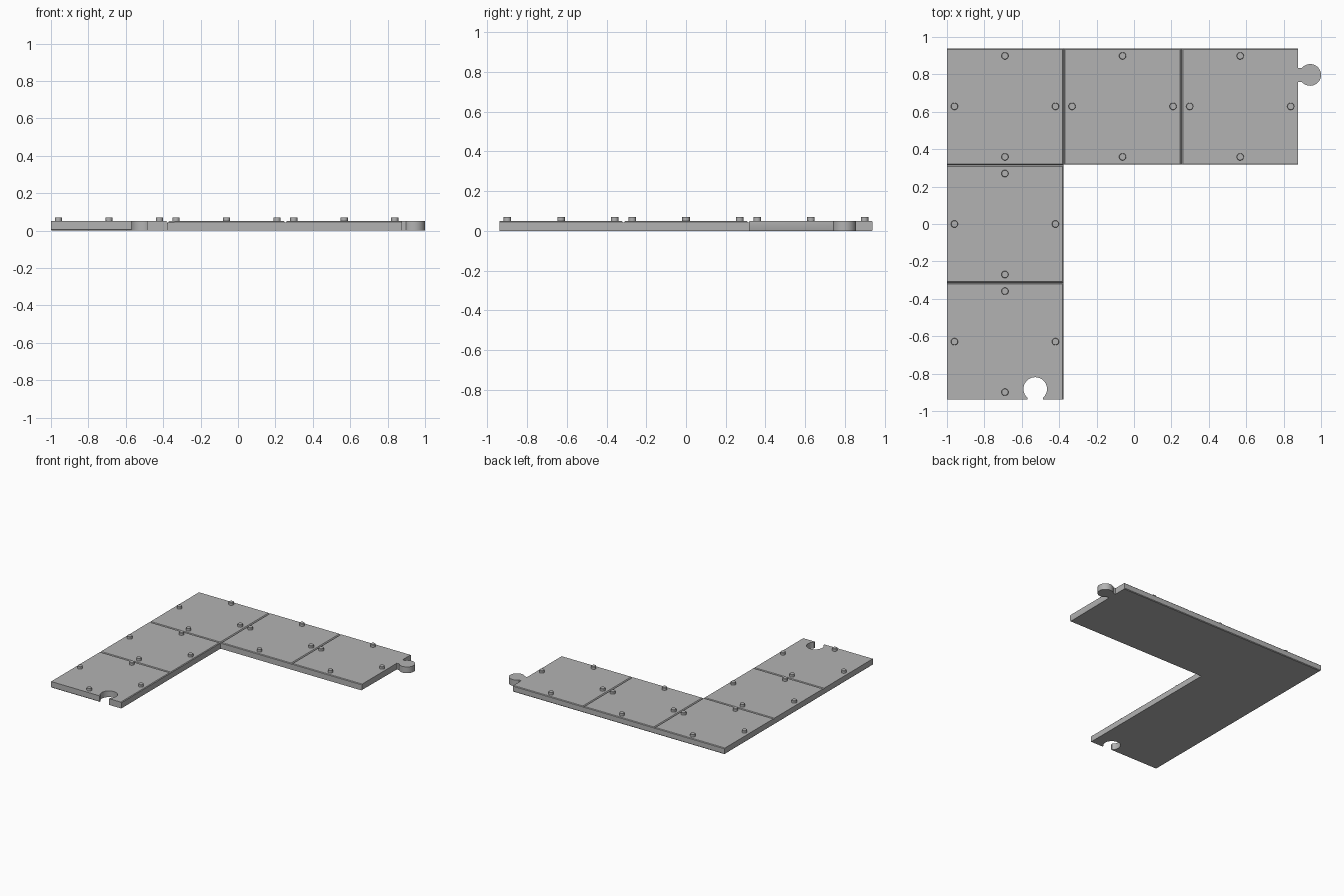
import bpy, bmesh, math
from mathutils import Vector

cube = bpy.data.objects.get("Cube")
if cube:
    bpy.data.objects.remove(cube)

grey = bpy.data.materials.new("light_grey")
grey.use_nodes = True
colour = (0.45, 0.45, 0.45, 1)
grey.diffuse_color = colour
grey.node_tree.nodes["Principled BSDF"].inputs["Base Color"].default_value = colour

PITCH, HALF, THICK = 0.629, 0.31, 0.05
LEFT, BACK = -1.0, 0.939
INNER_X, INNER_Y = LEFT + 2 * HALF + 0.002, BACK - 2 * HALF - 0.002
RIGHT, FRONT = 0.877, -BACK
CENTRE_X, CENTRE_Y = LEFT + HALF, BACK - HALF


def make_object(name, bm):
    bmesh.ops.recalc_face_normals(bm, faces=bm.faces[:])
    mesh = bpy.data.meshes.new(name)
    bm.to_mesh(mesh)
    bm.free()
    mesh.materials.append(grey)
    obj = bpy.data.objects.new(name, mesh)
    bpy.context.collection.objects.link(obj)
    return obj


def prism(points, move):
    """Extrude a closed outline along a vector."""
    bm = bmesh.new()
    face = bm.faces.new([bm.verts.new(p) for p in points])
    new = bmesh.ops.extrude_face_region(bm, geom=[face])["geom"]
    bmesh.ops.translate(bm, vec=move,
                        verts=[v for v in new if isinstance(v, bmesh.types.BMVert)])
    return bm


def arc(cx, cy, r, start, end, n=28):
    return [(cx + r * math.cos(start + (end - start) * i / n),
             cy + r * math.sin(start + (end - start) * i / n), 0) for i in range(n + 1)]


def smooth(obj):
    bpy.ops.object.select_all(action='DESELECT')
    obj.select_set(True)
    bpy.context.view_layer.objects.active = obj
    bpy.ops.object.shade_smooth_by_angle(angle=math.radians(30))


# Corner plate outline with socket in the front end and knob on the right end
SX, SY, SR, SN = -0.528, -0.882, 0.063, 0.042
KX, KY, KR, KN = 0.942, 0.797, 0.058, 0.037
socket_a, knob_a = math.asin(SN / SR), math.asin(KN / KR)
down = -math.pi / 2
outline = [(LEFT, BACK, 0), (LEFT, FRONT, 0), (SX - SN, FRONT, 0)]
outline += arc(SX, SY, SR, down - socket_a, down + socket_a - 2 * math.pi)
outline += [(SX + SN, FRONT, 0), (INNER_X, FRONT, 0), (INNER_X, INNER_Y, 0),
            (RIGHT, INNER_Y, 0), (RIGHT, KY - KN, 0)]
outline += arc(KX, KY, KR, knob_a - math.pi, math.pi - knob_a)
outline += [(RIGHT, KY + KN, 0), (RIGHT, BACK, 0)]
bm = prism(outline, Vector((0, 0, THICK)))

# Fine chamfers on the long straight edges
chamfered = []
for e in bm.edges:
    mid = (e.verts[0].co + e.verts[1].co) / 2
    flat = abs(e.verts[0].co.z - e.verts[1].co.z) < 0.001
    inner = abs(mid.x - INNER_X) < 0.001 or abs(mid.y - INNER_Y) < 0.001
    back = mid.y > BACK - 0.001
    top = mid.z > THICK / 2
    if flat and e.calc_length() > 0.3 and (back or top == inner):
        chamfered.append(e)
bmesh.ops.bevel(bm, geom=chamfered, offset=0.005, segments=1, affect='EDGES')
plate = make_object("corner_plate", bm)

# V grooves separating the square tiles
W, D = 0.009, 0.009
profile = [(-W, 0.002), (W, 0.002), (0, -D)]
cutters = []
for i in (1, 2):
    gx = LEFT + HALF + PITCH * (i - 0.5)
    gy = BACK - HALF - PITCH * (i - 0.5)
    across = [(gx + a, INNER_Y - 0.03, THICK + z) for a, z in profile]
    along = [(LEFT - 0.03, gy + a, THICK + z) for a, z in profile]
    cutters.append(make_object("groove_cutter", prism(across, Vector((0, 0.7, 0)))))
    cutters.append(make_object("groove_cutter", prism(along, Vector((0.69, 0, 0)))))
for cutter in cutters:
    cutter.hide_render = True
    mod = plate.modifiers.new("groove", 'BOOLEAN')
    mod.operation, mod.solver, mod.object = 'DIFFERENCE', 'EXACT', cutter
    bpy.context.view_layer.objects.active = plate
    bpy.ops.object.modifier_apply(modifier=mod.name)
    bpy.data.objects.remove(cutter)
smooth(plate)

# Four small round studs on each tile
tiles = [(CENTRE_X + PITCH * i, CENTRE_Y) for i in range(3)]
tiles += [(CENTRE_X, CENTRE_Y - PITCH * i) for i in (1, 2)]
for n, (x, y) in enumerate(tiles, 1):
    for side, dx, dy in (("left", 1, 0), ("right", -1, 0), ("back", 0, 1), ("front", 0, -1)):
        ring = arc(x + 0.27 * dx, y + 0.27 * dy, 0.019, 0, 2 * math.pi, 24)[:-1]
        bm = prism([(px, py, THICK - 0.004) for px, py, _ in ring], Vector((0, 0, 0.025)))
        rim = [e for e in bm.edges if all(v.co.z > THICK + 0.01 for v in e.verts)]
        bmesh.ops.bevel(bm, geom=rim, offset=0.002, segments=1, affect='EDGES')
        smooth(make_object(f"tile_{n}_stud_{side}", bm))
